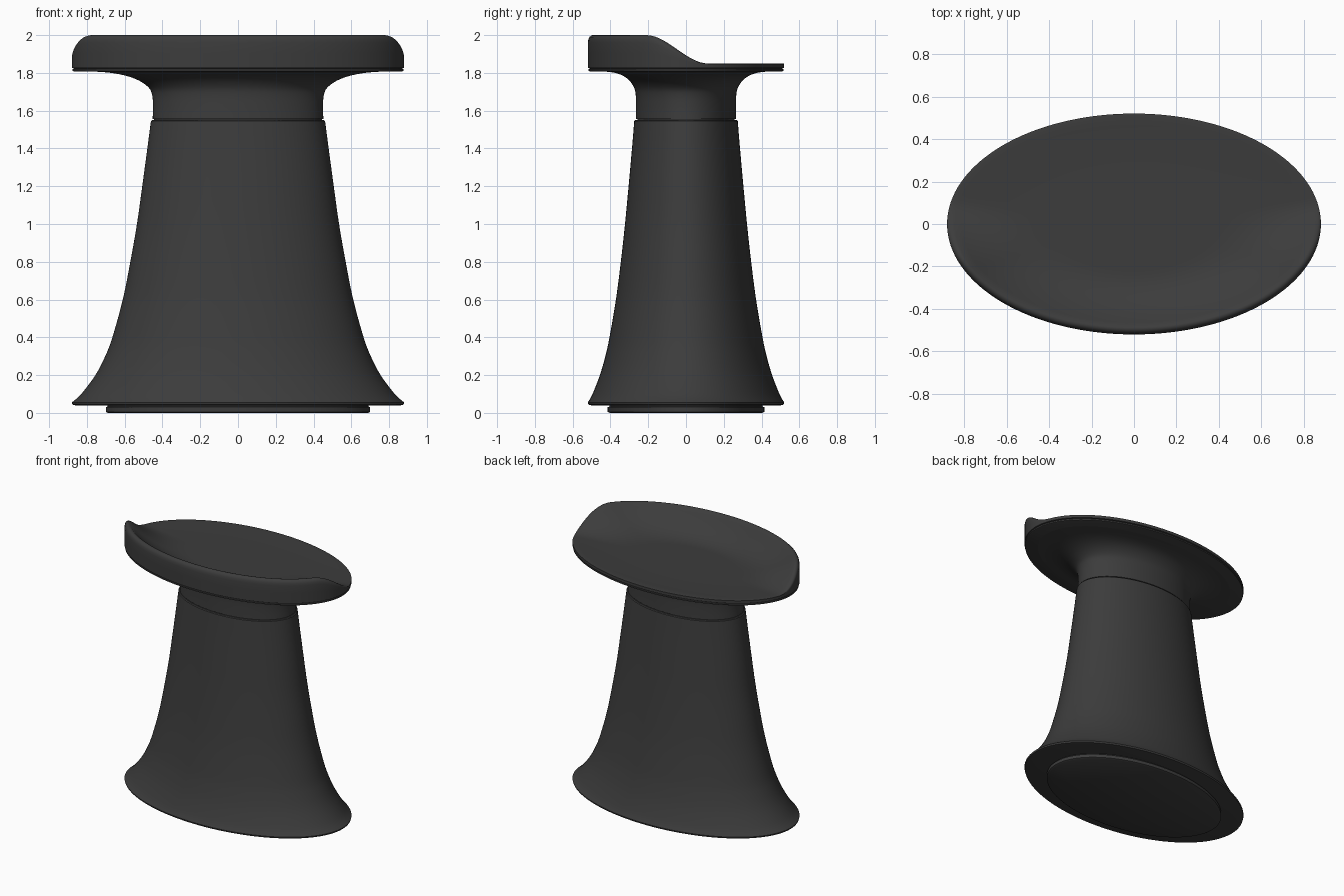
import bpy, bmesh, math
from math import radians

if "Cube" in bpy.data.objects:
    bpy.data.objects.remove(bpy.data.objects["Cube"])

N = 128          # segments around each ellipse
A, B = 0.88, 0.52  # half width and half depth of seat and base


def curve(pts, steps=5):
    """Smooth curve (Catmull-Rom) through a few (a, b, z) points."""
    p = [pts[0]] + list(pts) + [pts[-1]]
    out = []
    for i in range(1, len(p) - 2):
        for k in range(steps):
            t = k / steps
            out.append(tuple(
                0.5 * (2 * q1 + (q2 - q0) * t + (2 * q0 - 5 * q1 + 4 * q2 - q3) * t * t
                       + (3 * q1 - q0 - 3 * q2 + q3) * t ** 3)
                for q0, q1, q2, q3 in zip(p[i - 1], p[i], p[i + 1], p[i + 2])))
    return out + [tuple(pts[-1])]


def loft(name, rings, angle=35):
    """Closed skin over elliptical rings (a, b, z), bottom to top; z may be a function of rim y."""
    bm = bmesh.new()
    loops = []
    for a, b, z in rings:
        loop = []
        for i in range(N):
            c, s = math.cos(2 * math.pi * i / N), math.sin(2 * math.pi * i / N)
            loop.append(bm.verts.new((a * c, b * s, z(B * s) if callable(z) else z)))
        loops.append(loop)
    for lo, hi in zip(loops, loops[1:]):
        for i in range(N):
            j = (i + 1) % N
            bm.faces.new((lo[i], lo[j], hi[j], hi[i]))
    bm.faces.new(loops[0][::-1])
    bm.faces.new(loops[-1])
    me = bpy.data.meshes.new(name)
    bm.to_mesh(me)
    bm.free()
    ob = bpy.data.objects.new(name, me)
    bpy.context.collection.objects.link(ob)
    mat = bpy.data.materials.get("charcoal") or bpy.data.materials.new("charcoal")
    mat.diffuse_color = (0.045, 0.045, 0.045, 1)
    mat.use_nodes = True
    mat.node_tree.nodes["Principled BSDF"].inputs["Base Color"].default_value = mat.diffuse_color
    me.materials.append(mat)
    bpy.ops.object.select_all(action='DESELECT')
    ob.select_set(True)
    bpy.context.view_layer.objects.active = ob
    bpy.ops.object.shade_smooth_by_angle(angle=radians(angle))
    return ob


def smooth(t):
    t = max(0.0, min(1.0, t))
    return t * t * (3 - 2 * t)


# Foot pad under the base
loft("foot_pad", [(0.69, 0.405, 0), (0.70, 0.415, 0.006), (0.70, 0.415, 0.03),
                  (0.69, 0.405, 0.034), (0.69, 0.405, 0.05)])

# Flared body
body = curve([(0.88, 0.52, 0.055), (0.83, 0.495, 0.10), (0.755, 0.456, 0.20),
              (0.703, 0.427, 0.30), (0.665, 0.405, 0.40), (0.61, 0.371, 0.60),
              (0.57, 0.345, 0.80), (0.535, 0.323, 1.0), (0.507, 0.304, 1.2),
              (0.48, 0.286, 1.4), (0.461, 0.274, 1.545)])
loft("body", [(0.86, 0.50, 0.04), (0.877, 0.517, 0.044)] + body + [(0.455, 0.268, 1.55)])

# Neck flaring out below the seat
neck = curve([(0.452, 0.266, 1.555), (0.45, 0.265, 1.62), (0.454, 0.266, 1.68),
              (0.471, 0.274, 1.72), (0.52, 0.298, 1.757), (0.59, 0.332, 1.784),
              (0.68, 0.38, 1.801), (0.78, 0.44, 1.808)])
loft("neck", [(0.445, 0.258, 1.545), (0.445, 0.258, 1.555)] + neck + [(0.78, 0.44, 1.815)])

# Thin plate carrying the seat
loft("seat_plate", [(0.87, 0.51, 1.808), (0.876, 0.516, 1.811),
                    (0.876, 0.516, 1.82), (0.87, 0.51, 1.822), (0.87, 0.51, 1.828)])


# Seat: dished top with a raised lip along the front
def rim(y):
    return 2.0 - 0.15 * smooth((y + 0.22) / 0.34)


def lip(f):
    """Height at fraction f of the raised edge above the dish floor."""
    return lambda y: 1.842 + (rim(y) - 1.842) * f


rings = [(0.87, 0.51, 1.824), (A, B, 1.827)]
rings += [(A, B, lip(f)) for f in (0.0, 0.4, 0.75)]
for inset, f in ((0.003, 0.86), (0.008, 0.93), (0.016, 0.98), (0.026, 1.0), (0.036, 0.985)):
    rings.append((A - inset, B - inset, lip(f)))
for k in range(1, 15):
    t = k / 14
    s = 1 - 0.55 * t
    rings.append(((A - 0.036) * s, (B - 0.036) * s, lip(0.985 * (1 - t) ** 2.2)))
rings += [(A * s, B * s, 1.842) for s in (0.3, 0.15, 0.02)]
loft("seat", rings, 50)
